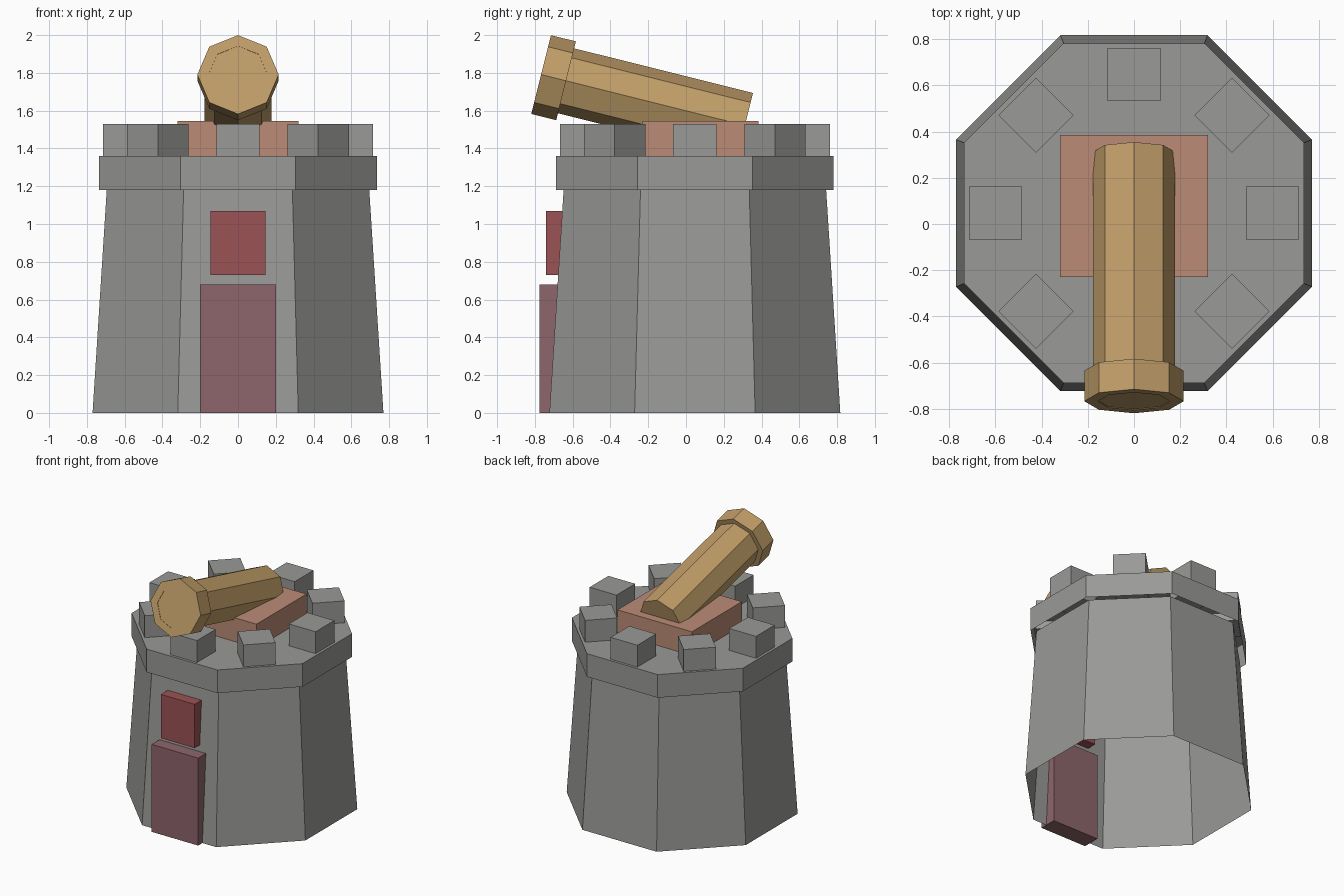
import bpy, bmesh, math
from mathutils import Matrix, Vector

cube = bpy.data.objects.get("Cube")
if cube:
    bpy.data.objects.remove(cube, do_unlink=True)

CY = 0.047                      # tower axis
FLAT = 1 / math.cos(math.pi / 8)  # half-width across flats to corner radius


def material(name, rgb):
    m = bpy.data.materials.new(name)
    m.use_nodes = True
    m.diffuse_color = (*rgb, 1)
    m.node_tree.nodes["Principled BSDF"].inputs["Base Color"].default_value = (*rgb, 1)
    return m


stone = material("grey_stone", (0.32, 0.32, 0.31))
bronze = material("tan_bronze", (0.53, 0.34, 0.14))
clay = material("clay_pink", (0.50, 0.26, 0.18))
plum = material("door_plum", (0.27, 0.13, 0.15))
red = material("window_red", (0.33, 0.085, 0.09))


def finish(name, bm, mat):
    bmesh.ops.recalc_face_normals(bm, faces=bm.faces)
    mesh = bpy.data.meshes.new(name)
    bm.to_mesh(mesh)
    bm.free()
    mesh.materials.append(mat)
    ob = bpy.data.objects.new(name, mesh)
    bpy.context.collection.objects.link(ob)
    return ob


def box(name, lo, hi, mat, turn=0.0):
    lo, hi = Vector(lo), Vector(hi)
    bm = bmesh.new()
    bmesh.ops.create_cube(bm, size=1, matrix=Matrix.Diagonal((*(hi - lo), 1)))
    ob = finish(name, bm, mat)
    ob.location = (lo + hi) / 2
    ob.rotation_euler.z = turn
    return ob


def octagon(name, rings, mat, phase, caps):
    """Loft eight-sided rings of (corner radius, height); caps = (bottom, top)."""
    bm = bmesh.new()
    loops = [[bm.verts.new((r * math.cos(a), r * math.sin(a), z))
              for a in (phase + i * math.pi / 4 for i in range(8))]
             for r, z in rings]
    for low, high in zip(loops, loops[1:]):
        for i in range(8):
            j = (i + 1) % 8
            bm.faces.new((low[i], low[j], high[j], high[i]))
    if caps[0]:
        bm.faces.new(loops[0][::-1])
    if caps[1]:
        bm.faces.new(loops[-1])
    return finish(name, bm, mat)


# Hollow tapered tower and the overhanging parapet with its deck
tower = octagon("tower_wall", [(0.77 * FLAT, 0), (0.695 * FLAT, 1.18)],
                stone, math.pi / 8, (False, False))
parapet = octagon("parapet", [(0.735 * FLAT, 1.18), (0.735 * FLAT, 1.36)],
                  stone, math.pi / 8, (False, True))
for part in (tower, parapet):
    part.location.y = CY

# Ring of battlement blocks
for i in range(8):
    a = i * math.pi / 4
    x, y = 0.6 * math.cos(a), CY + 0.6 * math.sin(a)
    h = 0.115
    box(f"battlement_{i + 1}", (x - h, y - h, 1.30), (x + h, y + h, 1.53), stone, a)

# Cannon base, door and window
box("cannon_base", (-0.32, -0.23, 1.24), (0.32, 0.385, 1.545), clay)
box("door", (-0.2, -0.775, 0), (0.2, -0.64, 0.68), plum)
box("window", (-0.145, -0.74, 0.73), (0.145, -0.60, 1.07), red)

# Cannon: barrel, muzzle collar and a shallow bore disc, lofted along local z
R, B, BORE = 0.215, 0.177, 0.156
cannon = [
    octagon("cannon_barrel", [(B, 0), (B, 1.0)], bronze, 0, (True, False)),
    octagon("muzzle_collar", [(B, 0.976), (R, 0.976), (R, 1.112), (BORE, 1.112), (BORE, 1.109)],
            bronze, 0, (False, True)),
]
tilt = math.radians(14)
axis = Vector((0, -math.cos(tilt), math.sin(tilt)))
muzzle = Vector((0, -0.767, 1.791))
for part in cannon:
    part.location = muzzle - axis * 1.112
    part.rotation_euler.x = math.pi / 2 - tilt
